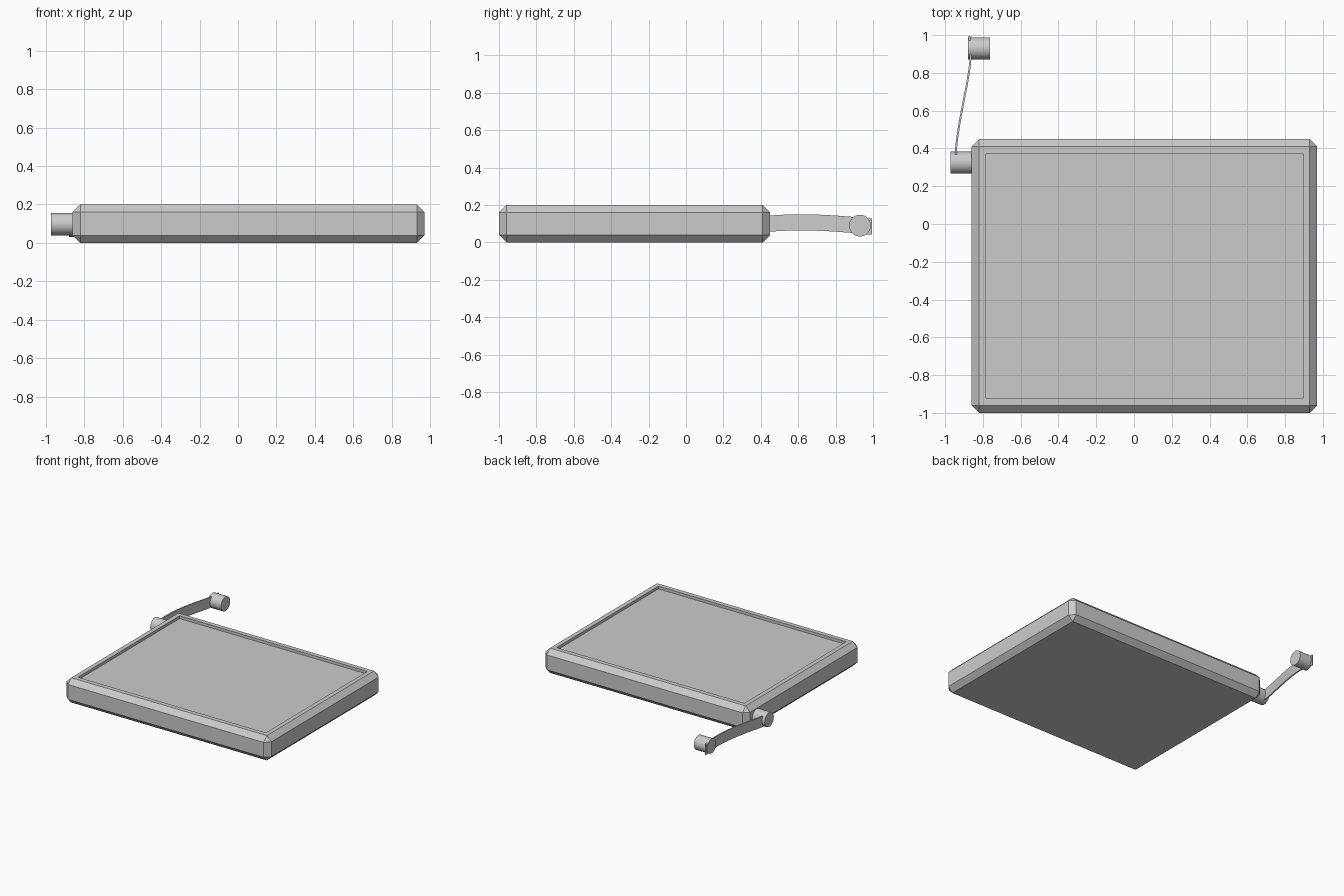
import bpy, bmesh, math
from mathutils import Vector

if "Cube" in bpy.data.objects:
    bpy.data.objects.remove(bpy.data.objects["Cube"])


def add_object(name, bm):
    bmesh.ops.recalc_face_normals(bm, faces=bm.faces)
    mesh = bpy.data.meshes.new(name)
    bm.to_mesh(mesh)
    bm.free()
    obj = bpy.data.objects.new(name, mesh)
    bpy.context.collection.objects.link(obj)
    return obj


def smooth(obj):
    bpy.ops.object.select_all(action='DESELECT')
    obj.select_set(True)
    bpy.context.view_layer.objects.active = obj
    bpy.ops.object.shade_smooth_by_angle(angle=math.radians(35))


# Tablet body: chamfered slab with a sunken drawing surface
bm = bmesh.new()
bmesh.ops.create_cube(bm, size=1)
bmesh.ops.scale(bm, vec=(1.83, 1.45, 0.2), verts=bm.verts)
bmesh.ops.translate(bm, vec=(0.055, -0.275, 0.1), verts=bm.verts)
bmesh.ops.bevel(bm, geom=bm.edges[:], offset=0.04, segments=1,
                affect='EDGES', clamp_overlap=True)
bm.normal_update()
top = max(bm.faces, key=lambda f: f.calc_center_median().z)
bmesh.ops.inset_region(bm, faces=[top], thickness=0.051)
bmesh.ops.inset_region(bm, faces=[top], thickness=0)
bmesh.ops.translate(bm, vec=(0, 0, -0.022), verts=top.verts)
add_object("tablet_body", bm)


# Cord end plugs: cylinders lying along x
def plug(name, x0, x1, y, z, radius=0.058):
    bpy.ops.mesh.primitive_cylinder_add(
        vertices=32, radius=radius, depth=x1 - x0,
        location=((x0 + x1) / 2, y, z), rotation=(0, math.pi / 2, 0))
    obj = bpy.context.object
    obj.name = name
    smooth(obj)


plug("tablet_plug", -0.972, -0.855, 0.325, 0.098)
plug("free_plug", -0.88, -0.762, 0.93, 0.09)

# Flat strap: path points swept with a thin upright section
path = [Vector(p) for p in (
    (-0.944, 0.35, 0.092), (-0.940, 0.42, 0.098), (-0.926, 0.52, 0.105),
    (-0.904, 0.64, 0.107), (-0.881, 0.76, 0.103), (-0.867, 0.86, 0.096),
    (-0.866, 0.93, 0.090), (-0.872, 0.995, 0.084))]


def catmull(p0, p1, p2, p3, t):
    return 0.5 * (2 * p1 + (p2 - p0) * t + (2 * p0 - 5 * p1 + 4 * p2 - p3) * t * t
                  + (3 * p1 - p0 - 3 * p2 + p3) * t ** 3)


ext = [2 * path[0] - path[1]] + path + [2 * path[-1] - path[-2]]
pts = [catmull(*ext[i:i + 4], k / 4) for i in range(len(path) - 1) for k in range(4)]
pts.append(path[-1])

bm = bmesh.new()
rings = []
for i, p in enumerate(pts):
    d = pts[min(i + 1, len(pts) - 1)] - pts[max(i - 1, 0)]
    side = Vector((d.y, -d.x, 0)).normalized() * 0.005
    up = Vector((0, 0, 0.043))
    rings.append([bm.verts.new(p + side * a + up * b)
                  for a, b in ((-1, -1), (1, -1), (1, 1), (-1, 1))])
for a, b in zip(rings, rings[1:]):
    for j in range(4):
        k = (j + 1) % 4
        bm.faces.new((a[j], a[k], b[k], b[j]))
bm.faces.new(rings[0])
bm.faces.new(rings[-1])
smooth(add_object("strap", bm))
